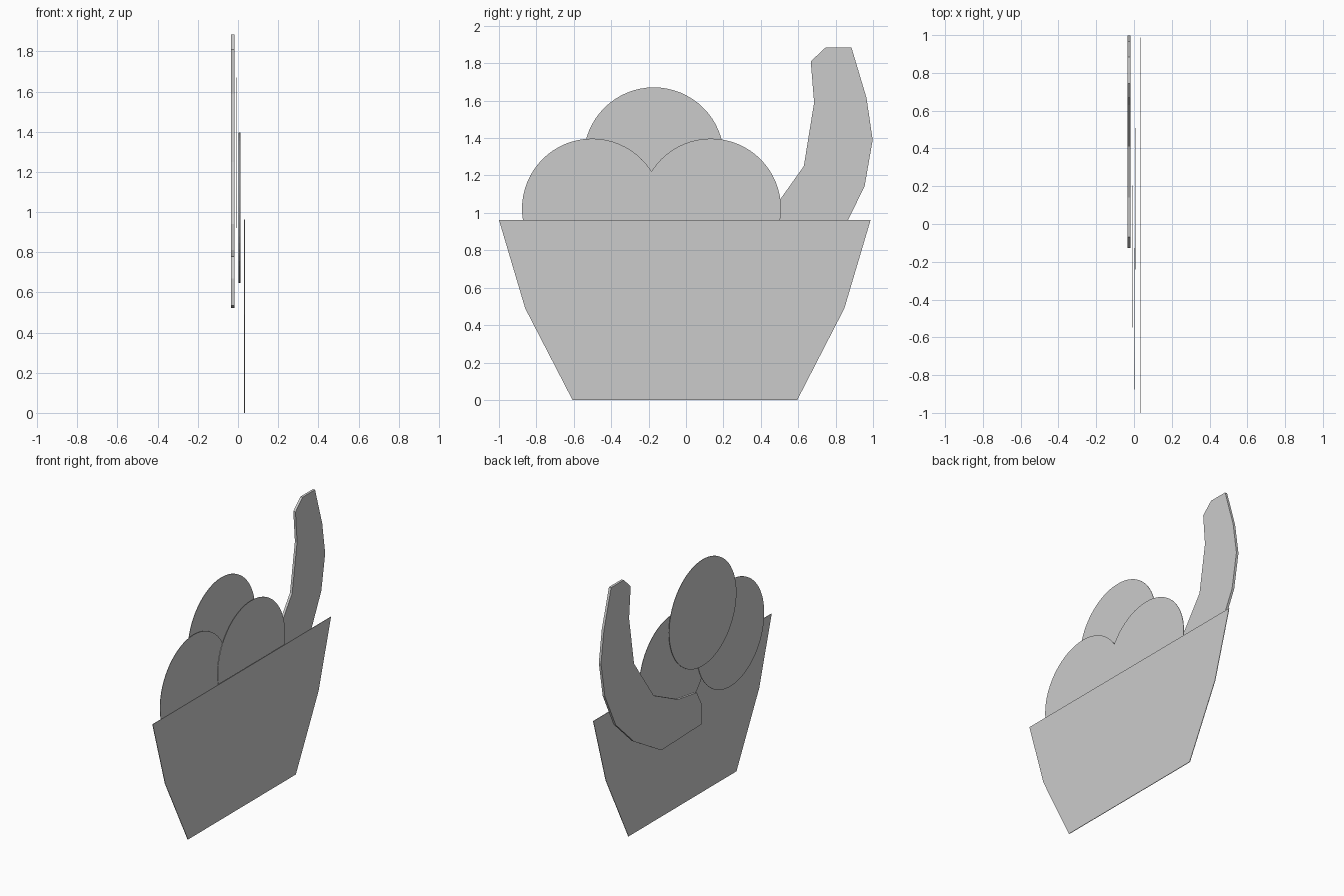
import bpy, bmesh
from math import cos, sin, pi

if "Cube" in bpy.data.objects:
    bpy.data.objects.remove(bpy.data.objects["Cube"])


def plate(name, profile, x, depth):
    """Flat cut-out: (y, z) profile extruded along x, centred on x."""
    bm = bmesh.new()
    face = bm.faces.new([bm.verts.new((x - depth / 2, y, z)) for y, z in profile])
    ext = bmesh.ops.extrude_face_region(bm, geom=[face])
    moved = [v for v in ext["geom"] if isinstance(v, bmesh.types.BMVert)]
    bmesh.ops.translate(bm, verts=moved, vec=(depth, 0, 0))
    bmesh.ops.recalc_face_normals(bm, faces=bm.faces)
    mesh = bpy.data.meshes.new(name)
    bm.to_mesh(mesh)
    bm.free()
    obj = bpy.data.objects.new(name, mesh)
    bpy.context.collection.objects.link(obj)
    return obj


def disc(name, y, z, r, x, depth, n=64):
    """Thin round fruit cut-out."""
    ring = [(y + r * cos(2 * pi * i / n), z + r * sin(2 * pi * i / n)) for i in range(n)]
    return plate(name, ring, x, depth)


# Bowl at the very front of the stack
plate("bowl", [(-1.0, 0.962), (-0.86, 0.49), (-0.607, 0.0),
               (0.595, 0.0), (0.847, 0.49), (0.987, 0.962)], 0.033, 0.004)

# Three round fruits, stepped in depth
disc("fruit_right", 0.133, 1.022, 0.375, 0.010, 0.003)
disc("fruit_left", -0.502, 1.022, 0.375, 0.005, 0.003)
disc("fruit_top", -0.172, 1.296, 0.375, -0.009, 0.003)

# Banana behind the fruits, curving down into the bowl
plate("banana", [(0.745, 1.883), (0.885, 1.883), (0.965, 1.615), (0.998, 1.39),
                 (0.955, 1.143), (0.834, 0.895), (0.63, 0.70), (0.325, 0.522),
                 (-0.122, 0.535), (-0.128, 0.67), (-0.07, 0.778), (0.14, 0.81),
                 (0.41, 0.94), (0.63, 1.25), (0.685, 1.59), (0.667, 1.81)],
      -0.027, 0.017)
